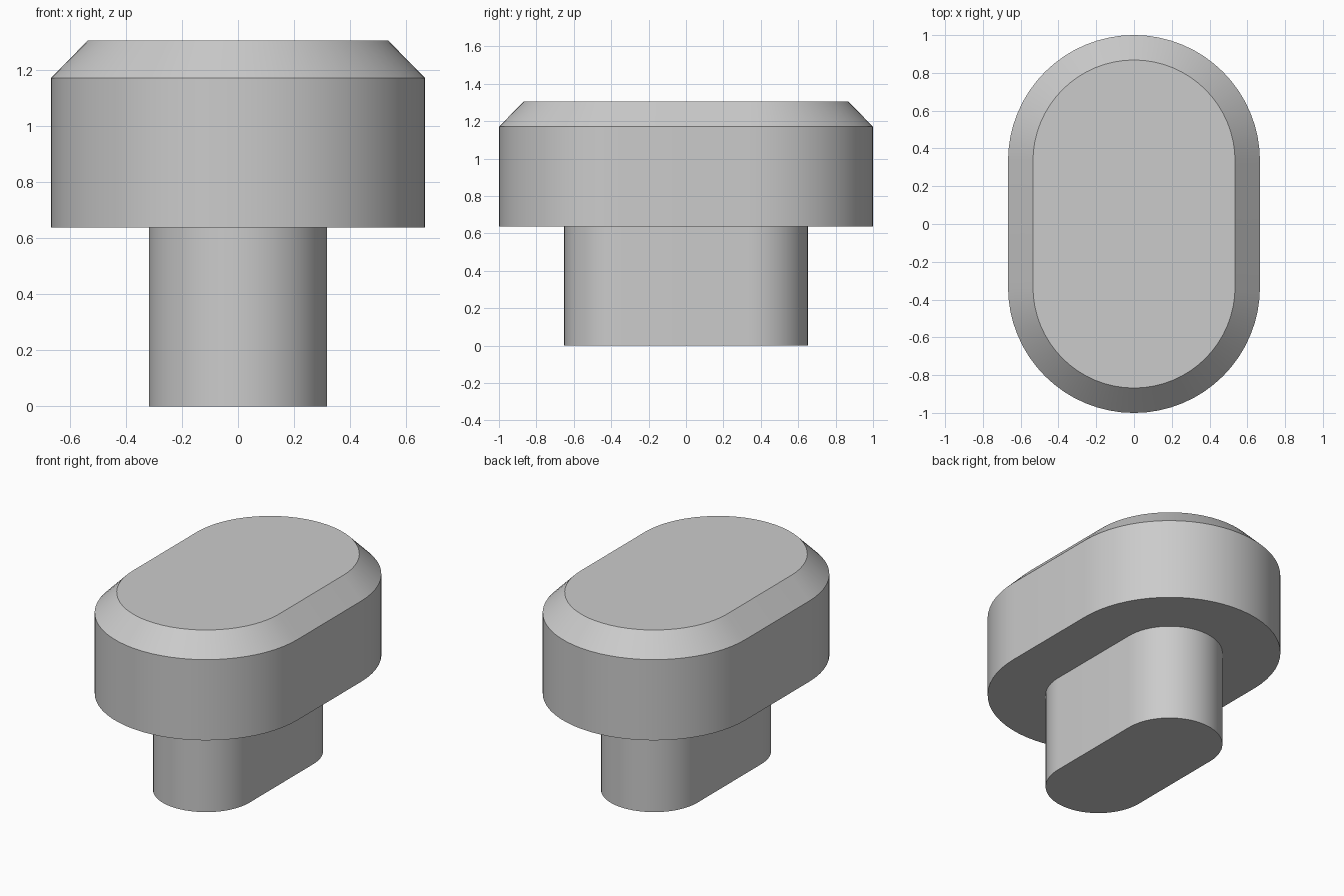
import bpy
import bmesh
from math import cos, sin, pi, radians

cube = bpy.data.objects.get("Cube")
if cube:
    bpy.data.objects.remove(cube, do_unlink=True)

grey = bpy.data.materials.new("plain grey")
grey.use_nodes = True
colour = (0.6, 0.6, 0.6, 1)
grey.diffuse_color = colour
grey.node_tree.nodes["Principled BSDF"].inputs["Base Color"].default_value = colour

HALF_STRAIGHT = 1 / 3   # distance from the centre to each rounded end's axis
ARC_STEPS = 32


def slot_ring(bm, radius, z):
    """Outline with two straight sides and semicircular front and back ends."""
    ring = []
    for start, offset in ((0, HALF_STRAIGHT), (pi, -HALF_STRAIGHT)):
        for i in range(ARC_STEPS + 1):
            a = start + pi * i / ARC_STEPS
            ring.append(bm.verts.new((radius * cos(a), offset + radius * sin(a), z)))
    return ring


def slot_solid(name, sections):
    """Loft slot outlines, given as (radius, height) from bottom to top."""
    bm = bmesh.new()
    rings = [slot_ring(bm, r, z) for r, z in sections]
    bm.faces.new(rings[0][::-1])
    bm.faces.new(rings[-1])
    for low, high in zip(rings, rings[1:]):
        for i in range(len(low)):
            j = (i + 1) % len(low)
            bm.faces.new((low[i], low[j], high[j], high[i]))
    mesh = bpy.data.meshes.new(name)
    bm.to_mesh(mesh)
    bm.free()
    mesh.materials.append(grey)
    obj = bpy.data.objects.new(name, mesh)
    bpy.context.collection.objects.link(obj)
    bpy.ops.object.select_all(action="DESELECT")
    obj.select_set(True)
    bpy.context.view_layer.objects.active = obj
    bpy.ops.object.shade_smooth_by_angle(angle=radians(30))
    return obj


# Narrow stem
slot_solid("stem", [(0.318, 0), (0.318, 0.637)])

# Wide head with a chamfered top edge
slot_solid("chamfered_head", [(0.667, 0.637), (0.667, 1.17), (0.535, 1.304)])
